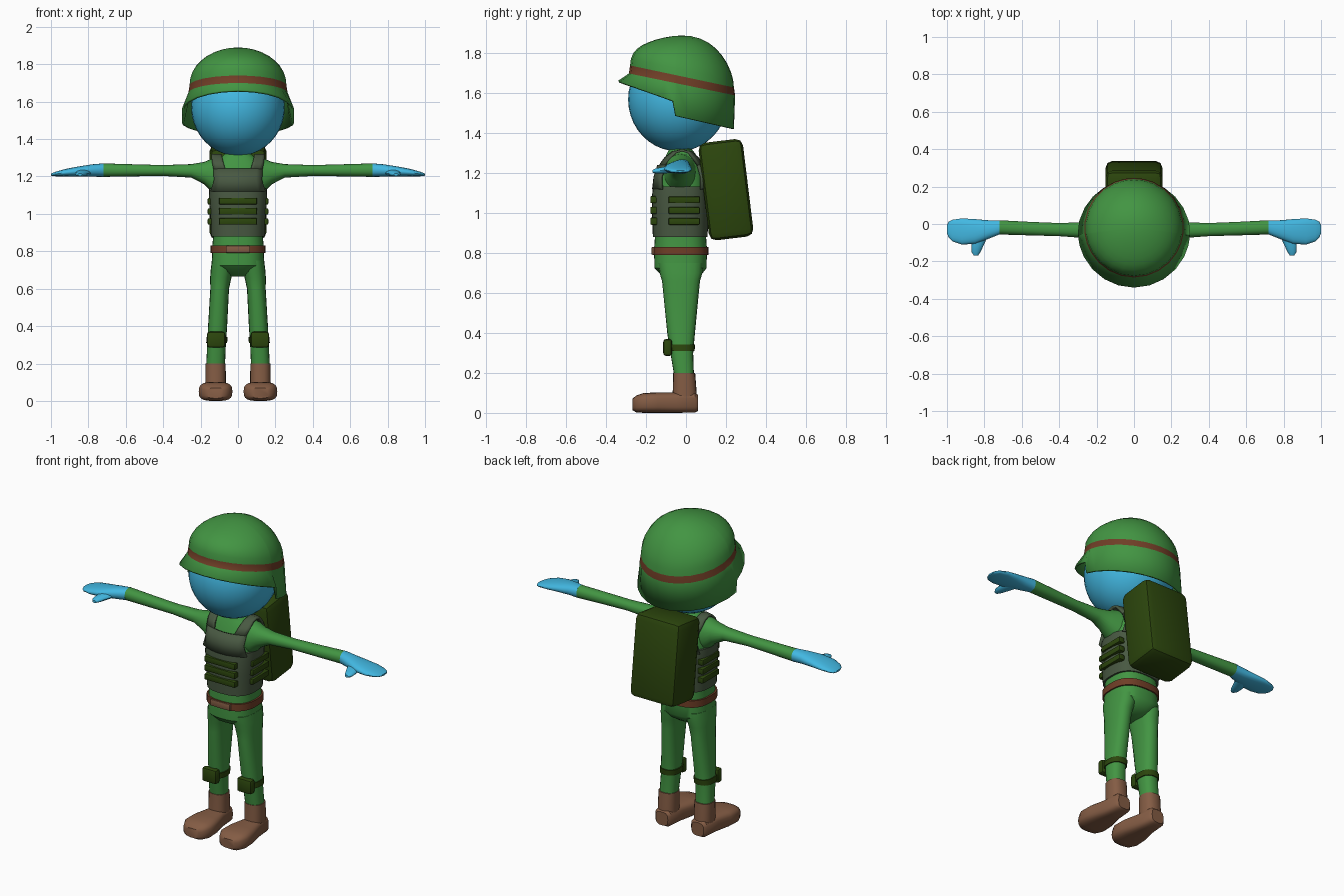
import bpy, bmesh, math
from mathutils import Matrix


def material(name, rgb):
    m = bpy.data.materials.new(name)
    m.diffuse_color = (*rgb, 1)
    return m


GREEN = material("cloth_green", (0.055, 0.30, 0.055))
BLUE = material("skin_blue", (0.055, 0.48, 0.76))
VEST = material("vest_grey_green", (0.065, 0.098, 0.054))
OLIVE = material("dark_olive", (0.025, 0.061, 0.004))
BOOT = material("boot_brown", (0.23, 0.107, 0.058))
BELT = material("strap_brown", (0.162, 0.048, 0.02))


def finish(bm, name, mats, mirror=False, angle=40):
    bmesh.ops.recalc_face_normals(bm, faces=bm.faces)
    me = bpy.data.meshes.new(name)
    bm.to_mesh(me)
    bm.free()
    ob = bpy.data.objects.new(name, me)
    bpy.context.collection.objects.link(ob)
    for m in mats:
        me.materials.append(m)
    bpy.ops.object.select_all(action='DESELECT')
    ob.select_set(True)
    bpy.context.view_layer.objects.active = ob
    bpy.ops.object.shade_smooth_by_angle(angle=math.radians(angle))
    if mirror:
        ob.modifiers.new("mirror", 'MIRROR')
    return ob


def loft(name, axis, sections, mat, n=2.4, seg=24, mirror=False, angle=40):
    """Skin superellipse sections (position, u centre, u radius, v centre, v radius)."""
    bm = bmesh.new()
    rings = []
    for p, uc, ru, vc, rv in sections:
        ring = []
        for i in range(seg):
            a = 2 * math.pi * i / seg
            c, s = math.cos(a), math.sin(a)
            u = uc + ru * math.copysign(abs(c) ** (2 / n), c)
            v = vc + rv * math.copysign(abs(s) ** (2 / n), s)
            co = {'x': (p, u, v), 'y': (u, p, v), 'z': (u, v, p)}[axis]
            ring.append(bm.verts.new(co))
        rings.append(ring)
    for a, b in zip(rings, rings[1:]):
        for i in range(seg):
            j = (i + 1) % seg
            bm.faces.new((a[i], a[j], b[j], b[i]))
    bm.faces.new(rings[0])
    bm.faces.new(rings[-1])
    return finish(bm, name, [mat], mirror, angle)


def span(z, cx, rx, y0, y1):
    """Horizontal section given by its front and back."""
    return (z, cx, rx, (y0 + y1) / 2, (y1 - y0) / 2)


def box(name, lo, hi, mat, bevel=0.006, mirror=False, segments=2):
    bm = bmesh.new()
    bmesh.ops.create_cube(bm, size=1)
    for v in bm.verts:
        v.co = [(l + h) / 2 + c * (h - l) for l, h, c in zip(lo, hi, v.co)]
    bmesh.ops.bevel(bm, geom=bm.edges[:], offset=bevel, segments=segments,
                    profile=0.5, affect='EDGES')
    return finish(bm, name, [mat], mirror)


# Head
bm = bmesh.new()
bmesh.ops.create_uvsphere(bm, u_segments=32, v_segments=20, radius=0.25)
bmesh.ops.transform(bm, matrix=Matrix.Translation((0, -0.04, 1.57))
                    @ Matrix.Diagonal((1, 1, 1.04, 1)), verts=bm.verts)
finish(bm, "head", [BLUE])

# Helmet: dome, tilted band, flared visor and side flaps
half = [0, 15, 30, 45, 60, 72, 82, 84, 97, 112, 127, 142, 157, 169, 180]
azimuths = half + [360 - a for a in half[-2:0:-1]]
R, CY, STEPS = 0.26, -0.02, 9
bm = bmesh.new()
top = bm.verts.new((0, CY, 1.89))
columns = []
for deg in azimuths:
    a = math.radians(deg)
    c, s = math.cos(a), math.sin(a)
    points = []
    for k in range(1, STEPS + 1):
        phi = math.pi / 2 * k / STEPS
        f = math.sin(phi)
        points.append((R * f, 1.685 + 0.205 * math.cos(phi) + 0.055 * c * f ** 3))
    points.append((R + 0.006, 1.645 + 0.055 * c))
    r = 0.30 + (0.02 if c > 0 else 0.04) * c
    y = CY - r * c
    front = min(deg, 360 - deg) < 83
    points.append((r, 1.645 - 0.36 * (y + 0.29) if front else 1.49 - 0.23 * (y + 0.055)))
    columns.append([bm.verts.new((pr * s, CY - pr * c, pz)) for pr, pz in points])
for i, a in enumerate(columns):
    b = columns[(i + 1) % len(columns)]
    bm.faces.new((top, a[0], b[0]))
    for k in range(len(a) - 1):
        f = bm.faces.new((a[k], a[k + 1], b[k + 1], b[k]))
        f.material_index = 1 if k == STEPS - 1 else 0
helmet = finish(bm, "helmet", [GREEN, BELT], angle=50)
shell = helmet.modifiers.new("thickness", 'SOLIDIFY')
shell.thickness = 0.012
shell.offset = -1

# Shirt and hips
loft("torso", 'z', [span(*t) for t in (
    (0.665, 0, 0.05, -0.08, 0.04), (0.69, 0, 0.10, -0.125, 0.075),
    (0.725, 0, 0.14, -0.158, 0.103), (0.82, 0, 0.138, -0.16, 0.105),
    (0.89, 0, 0.132, -0.155, 0.10), (1.0, 0, 0.138, -0.155, 0.10),
    (1.12, 0, 0.142, -0.152, 0.10), (1.20, 0, 0.138, -0.135, 0.09),
    (1.27, 0, 0.125, -0.11, 0.065), (1.30, 0, 0.095, -0.095, 0.045),
    (1.32, 0, 0.07, -0.085, 0.03), (1.36, 0, 0.065, -0.08, 0.03))], GREEN, n=2.6, seg=32)

# Sleeves, hands and thumbs
loft("sleeve", 'x', [
    (0.09, -0.03, 0.085, 1.20, 0.10), (0.14, -0.03, 0.072, 1.205, 0.09),
    (0.18, -0.032, 0.058, 1.218, 0.06), (0.25, -0.033, 0.043, 1.23, 0.036),
    (0.40, -0.03, 0.035, 1.232, 0.029), (0.55, -0.025, 0.036, 1.233, 0.032),
    (0.72, -0.018, 0.038, 1.234, 0.036)], GREEN, n=2.2, seg=20, mirror=True)
loft("hand", 'x', [
    (0.72, -0.018, 0.038, 1.234, 0.036), (0.78, -0.03, 0.050, 1.232, 0.033),
    (0.85, -0.04, 0.066, 1.227, 0.027), (0.92, -0.04, 0.070, 1.221, 0.020),
    (0.97, -0.035, 0.058, 1.214, 0.013), (0.99, -0.03, 0.043, 1.211, 0.009),
    (1.0, -0.028, 0.022, 1.21, 0.005)], BLUE, n=2.3, seg=20, mirror=True)
loft("thumb", 'y', [
    (-0.05, 0.82, 0.045, 1.222, 0.020), (-0.11, 0.836, 0.034, 1.216, 0.017),
    (-0.15, 0.845, 0.024, 1.212, 0.013), (-0.168, 0.845, 0.012, 1.21, 0.007)],
    BLUE, n=2, seg=14, mirror=True)

# Trouser legs
loft("leg", 'z', [span(*t) for t in (
    (0.75, 0.080, 0.060, -0.14, 0.085), (0.70, 0.086, 0.060, -0.132, 0.082),
    (0.66, 0.092, 0.057, -0.120, 0.070), (0.60, 0.098, 0.050, -0.114, 0.064),
    (0.40, 0.109, 0.051, -0.094, 0.045), (0.30, 0.115, 0.050, -0.078, 0.036),
    (0.18, 0.120, 0.050, -0.058, 0.04))], GREEN, seg=20, mirror=True)

# Boots
loft("boot_shaft", 'z', [span(*t) for t in (
    (0.20, 0.120, 0.054, -0.064, 0.046), (0.12, 0.120, 0.055, -0.066, 0.052),
    (0.04, 0.120, 0.054, -0.07, 0.056))], BOOT, seg=20, mirror=True)
loft("boot_foot", 'y', [
    (0.06, 0.12, 0.040, 0.050, 0.040), (0.045, 0.12, 0.054, 0.052, 0.050),
    (-0.05, 0.12, 0.062, 0.051, 0.051), (-0.14, 0.12, 0.086, 0.051, 0.051),
    (-0.21, 0.12, 0.090, 0.050, 0.050), (-0.25, 0.12, 0.070, 0.045, 0.042),
    (-0.268, 0.12, 0.045, 0.042, 0.028)], BOOT, n=3.2, seg=24, mirror=True)

# Belt and buckle
loft("belt", 'z', [span(z, 0, 0.147, -0.168, 0.112) for z in (0.79, 0.832)],
     BELT, n=2.6, seg=32)
box("buckle", (-0.065, -0.172, 0.792), (0.065, -0.15, 0.83), BOOT, 0.003)

# Vest body, then chest panels and shoulder straps
loft("vest", 'z', [span(*t) for t in (
    (0.88, 0, 0.144, -0.166, 0.108), (1.0, 0, 0.150, -0.170, 0.112),
    (1.09, 0, 0.156, -0.170, 0.112), (1.135, 0, 0.154, -0.165, 0.110))],
    VEST, n=2.6, seg=32)


def vest_strip(name, rows, bend):
    """Curved strip across rows of (y, z, inner x, outer x)."""
    bm = bmesh.new()
    grid = []
    for y, z, xi, xo in rows:
        xs = [xi + (xo - xi) * k / 4 for k in range(5)]
        grid.append([bm.verts.new((x, y - math.copysign(bend, y + 0.02) * (x / 0.13) ** 2
                                   * min(1, abs(y + 0.02) / 0.08), z)) for x in xs])
    for a, b in zip(grid, grid[1:]):
        for k in range(4):
            bm.faces.new((a[k], a[k + 1], b[k + 1], b[k]))
    ob = finish(bm, name, [VEST], True)
    ob.modifiers["mirror"].use_clip = True
    m = ob.modifiers.new("thickness", 'SOLIDIFY')
    m.thickness, m.offset = 0.012, 0


vest_strip("vest_chest", [(-0.164, 1.12, 0, 0.145), (-0.157, 1.18, 0, 0.126),
                          (-0.138, 1.24, 0, 0.13)], 0.035)
vest_strip("vest_back", [(0.112, 1.12, 0, 0.145), (0.105, 1.18, 0, 0.126),
                         (0.09, 1.24, 0, 0.13)], 0.03)
vest_strip("vest_strap", [(-0.138, 1.24, 0.068, 0.13), (-0.115, 1.275, 0.078, 0.138),
                          (-0.075, 1.305, 0.086, 0.14), (-0.02, 1.315, 0.088, 0.14),
                          (0.035, 1.305, 0.086, 0.14), (0.07, 1.275, 0.078, 0.138),
                          (0.09, 1.24, 0.068, 0.13)], 0.03)

# Webbing bars on the vest front and sides
for i, z in enumerate((0.942, 0.996, 1.05)):
    box(f"front_bar_{i + 1}", (-0.102, -0.179, z), (0.102, -0.14, z + 0.036), OLIVE)
    box(f"side_bar_{i + 1}", (0.125, -0.088, z), (0.162, 0.07, z + 0.034), OLIVE, mirror=True)

# Knee pads with straps
box("knee_pad", (0.068, -0.114, 0.285), (0.166, -0.07, 0.37), OLIVE, 0.014, mirror=True)
loft("knee_strap", 'z', [span(0.31, 0.114, 0.056, -0.088, 0.043),
                         span(0.343, 0.112, 0.056, -0.092, 0.046)], OLIVE, seg=20, mirror=True)

# Backpack leaning against the back
pack = box("backpack", (-0.152, -0.112, -0.246), (0.152, 0.112, 0.246), OLIVE, 0.036)
pack.location = (0, 0.2, 1.118)
pack.rotation_euler = (0.122, 0, 0)
